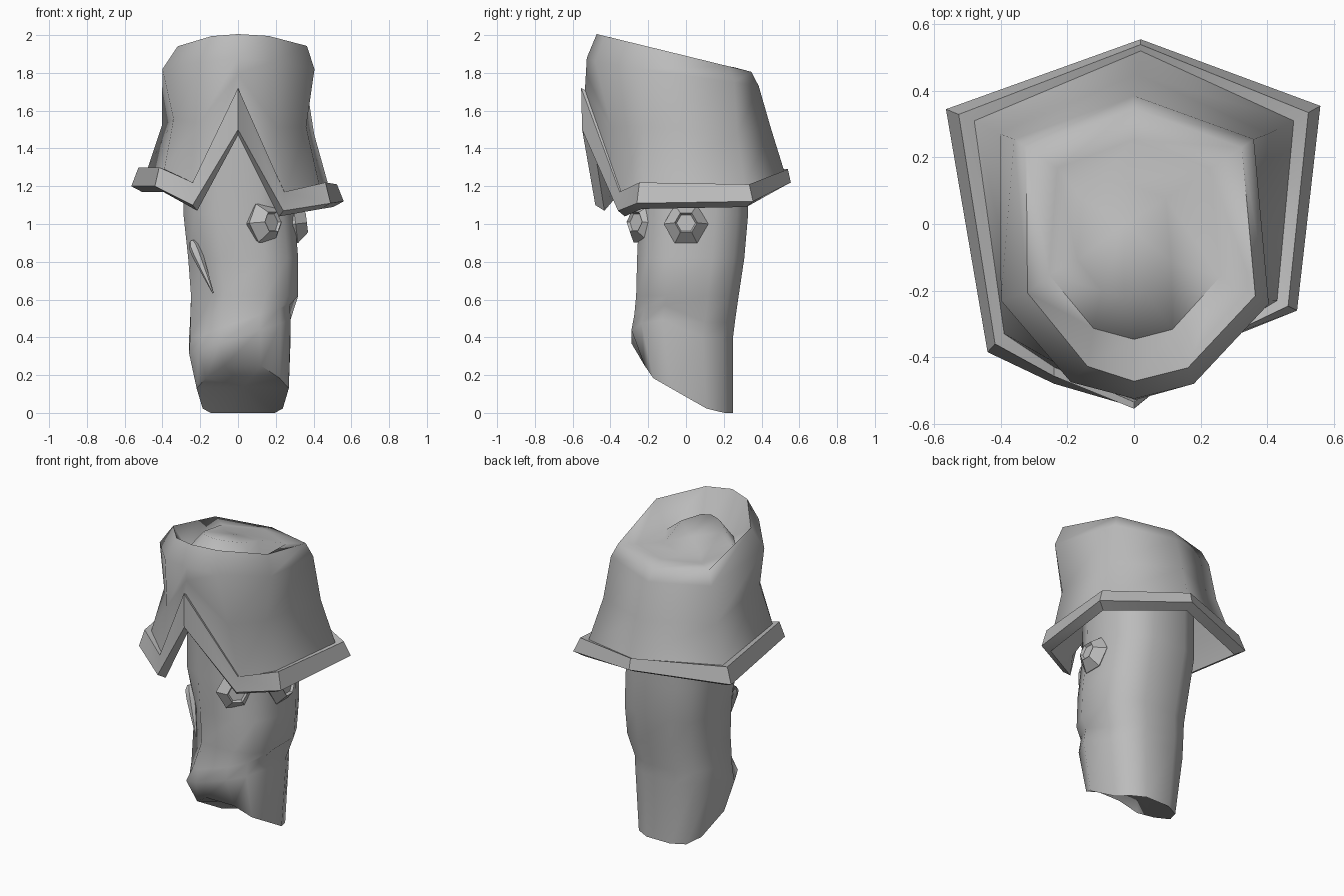
import bpy, bmesh, math
from mathutils import Vector

cube = bpy.data.objects.get("Cube")
if cube:
    bpy.data.objects.remove(cube)

grey = bpy.data.materials.new("plain_grey")
grey.use_nodes = True
shade = (0.5, 0.5, 0.5, 1)
grey.diffuse_color = shade
grey.node_tree.nodes["Principled BSDF"].inputs["Base Color"].default_value = shade


def finish(name, bm, angle):
    bmesh.ops.recalc_face_normals(bm, faces=bm.faces)
    mesh = bpy.data.meshes.new(name)
    bm.to_mesh(mesh)
    bm.free()
    obj = bpy.data.objects.new(name, mesh)
    bpy.context.collection.objects.link(obj)
    mesh.materials.append(grey)
    bpy.ops.object.select_all(action="DESELECT")
    obj.select_set(True)
    bpy.context.view_layer.objects.active = obj
    bpy.ops.object.shade_smooth_by_angle(angle=math.radians(angle))
    return obj


def loft(name, rings, start=None, end=None, angle=40):
    """Skin closed rings of points, with a fan to a centre point at either end."""
    bm = bmesh.new()
    loops = [[bm.verts.new(p) for p in ring] for ring in rings]
    count = len(loops[0])
    for low, high in zip(loops, loops[1:]):
        for i in range(count):
            j = (i + 1) % count
            bm.faces.new((low[i], low[j], high[j], high[i]))
    for loop, tip in ((loops[0], start), (loops[-1], end)):
        if tip:
            centre = bm.verts.new(tip)
            for i in range(count):
                bm.faces.new((loop[i], loop[(i + 1) % count], centre))
    return finish(name, bm, angle)


def points(values):
    return [Vector(p) for p in values]


def blend(a, b, t):
    return [p.lerp(q, t) for p, q in zip(a, b)]


def shrink(ring, scale, lift=0.0):
    return [Vector((p.x * scale, p.y * scale, p.z + lift)) for p in ring]


# Hat outlines run from the front notch round the +x side and back
hem = points([(0, -.55, 1.5), (.24, -.36, 1.07), (.49, -.26, 1.11), (.56, .355, 1.12),
              (.02, .555, 1.22), (-.565, .345, 1.2), (-.44, -.385, 1.2), (-.24, -.48, 1.1)])
base = points([(0, -.535, 1.71), (.25, -.34, 1.16), (.43, -.23, 1.21), (.48, .31, 1.2),
               (.02, .52, 1.28), (-.48, .31, 1.29), (-.39, -.33, 1.29), (-.24, -.43, 1.21)])
top = points([(0, -.525, 1.88), (.18, -.48, 1.86), (.405, -.24, 1.82), (.36, .255, 1.75),
              (0, .385, 1.73), (-.36, .255, 1.75), (-.4, -.23, 1.82), (-.19, -.475, 1.86)])

# Crown with a slanted rim, and a dome sloping back from a valley behind the front rim
waist = shrink(blend(base, top, .5), .96)
waist[0].y, waist[4].y = -.53, .45
for i in (2, 6):
    waist[i].x *= .9
crest = [Vector((p.x * .9, p.y * .9, 1.89 - .22 * p.y)) for p in top]
crest[6].x = -.32
crest[7].x = -.14
valley = [Vector((p.x * .64, p.y * .66, 1.79 if p.y < 0 else 1.83)) for p in top]
dome = [Vector((p.x * .35 - .03, p.y * .38 - .02, 1.88 - .12 * p.y)) for p in top]
loft("hat_crown", [base, waist, top, crest, valley, dome], end=(-.03, 0, 1.885), angle=85)

# Brim band with its underside and the lining inside the crown
edge = blend(hem, base, .45)
for p, q in zip(edge, base):
    p.z = q.z + .01
edge[0].y = -.555
under = shrink(hem, .9, -.03)
lining = shrink(base, .88)
loft("hat_brim", [base, edge, hem, under, lining], end=(0, 0, 1.65), angle=30)


# Head: a boxy rounded column with a slanted cut at the neck
def head_ring(z, left, right, front, back, tilt=0.0, dent=0.0):
    ring = []
    for i in range(12):
        a = math.tau * (i + .5) / 12
        c, s = math.cos(a), math.sin(a)
        x = (left + right + math.copysign(abs(c) ** .7, c) * 1.02 * (right - left)) / 2
        y = (front + back + math.copysign(abs(s) ** .7, s) * 1.02 * (back - front)) / 2
        ring.append(Vector((x, y, z + (tilt * x if y < 0 else 0))))
    ring[7] += Vector((dent, dent, 0))
    return ring


neck = head_ring(0, -.22, .27, -.22, .25)
for p in neck:
    p.z = max(0, .085 - .57 * p.y)
    if p.y > .05:
        p.x = .025 + (p.x - .025) * .87
    elif abs(p.x - .025) < .12:
        p.z += .04
head = [neck, head_ring(.4, -.26, .28, -.29, .25, .33),
        head_ring(.48, -.255, .275, -.275, .26, .33, .02),
        head_ring(.62, -.25, .32, -.265, .28, 0, .055),
        head_ring(.82, -.265, .32, -.26, .31, 0, .025),
        head_ring(1.05, -.29, .3, -.25, .33), head_ring(1.55, -.29, .29, -.25, .33)]
loft("head", head, start=(.03, .06, .14), end=(0, 0, 1.55), angle=60)


# Eyes: hexagonal stubs with a sunken tip
def stub(name, centre, axis, sizes):
    turn = Vector(axis).to_track_quat("Z", "Y")
    rings = []
    for radius, height in sizes:
        rings.append([Vector(centre) + turn @ Vector((radius * math.cos(math.tau * i / 6),
                      radius * math.sin(math.tau * i / 6), height)) for i in range(6)])
    tip = sum(rings[-1], Vector()) / 6
    return loft(name, rings, end=tip, angle=25)


eye_sizes = [(.09, -.05), (.118, 0), (.06, .06), (.05, .045)]
stub("front_eye", (.145, -.23, 1.005), (.68, -.72, .1), eye_sizes)
stub("side_eye", (.305, 0, 1.0), (1, 0, .12), eye_sizes)

# Thin thorn on the other cheek
stub("cheek_thorn", (-.24, -.15, .9), (.11, -.09, -.27),
     [(.015, -.01), (.03, .02), (.03, .07), (.018, .18), (.004, .3)])
